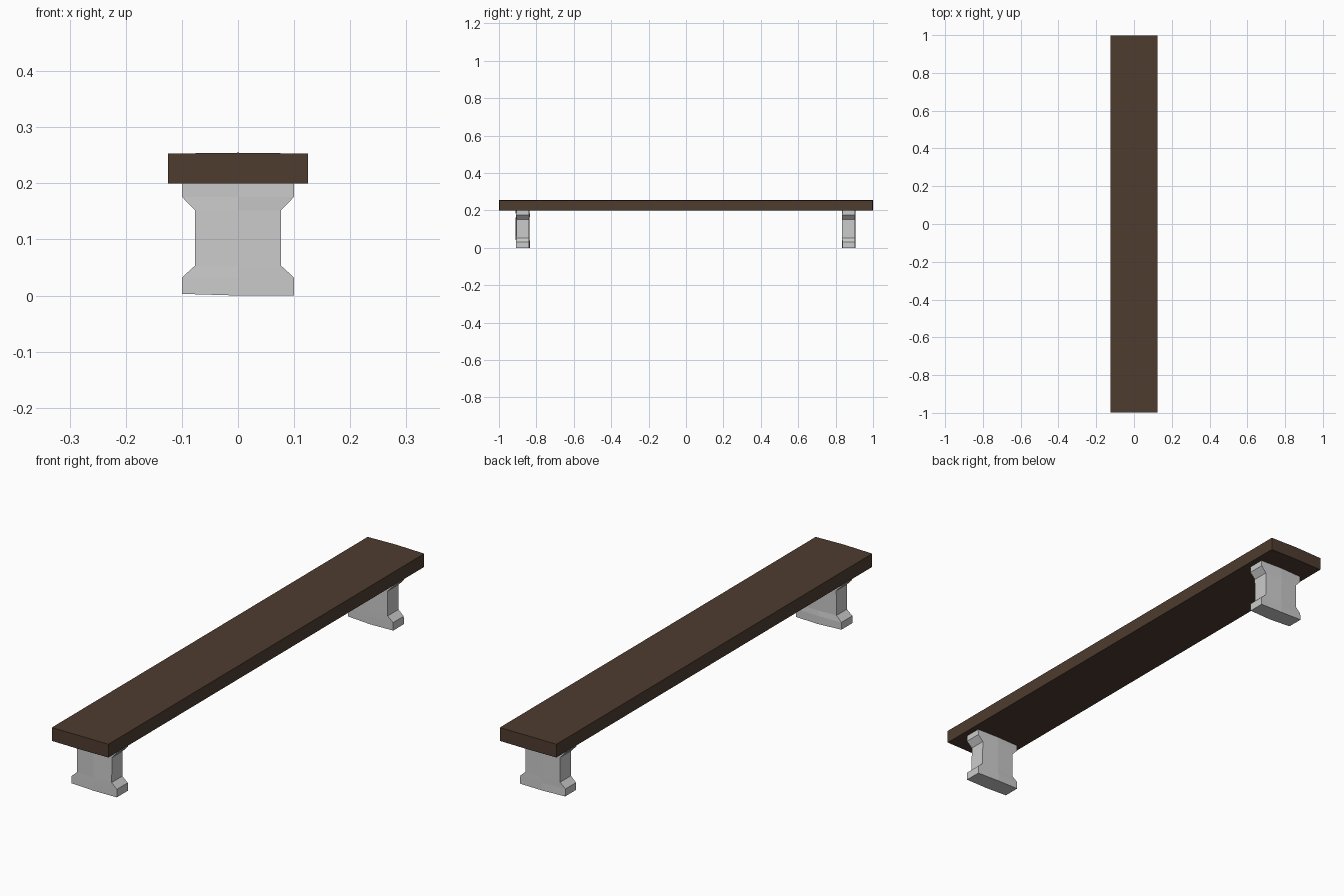
import bpy, bmesh, random
from mathutils import Vector

if "Cube" in bpy.data.objects:
    bpy.data.objects.remove(bpy.data.objects["Cube"])

random.seed(4)


def finish(bm, name, mat=None):
    bmesh.ops.recalc_face_normals(bm, faces=bm.faces)
    mesh = bpy.data.meshes.new(name)
    bm.to_mesh(mesh)
    bm.free()
    ob = bpy.data.objects.new(name, mesh)
    bpy.context.collection.objects.link(ob)
    if mat:
        mesh.materials.append(mat)
    return ob


def slab(cols, rows):
    """Flat grid of cols x rows cells spanning -1..1, extruded to z = -1..1."""
    bm = bmesh.new()
    bmesh.ops.create_grid(bm, x_segments=cols, y_segments=rows, size=1)
    for v in bm.verts:
        v.co.z = -1
    ext = bmesh.ops.extrude_face_region(bm, geom=bm.faces[:], use_keep_orig=True)
    for g in ext["geom"]:
        if isinstance(g, bmesh.types.BMVert):
            g.co.z = 1
    return bm


# Stone leg: flared foot and head, faces bowed slightly along the centre line
PROFILE = [(0.1, 0.0), (0.1, 0.032), (0.077, 0.053),
           (0.077, 0.152), (0.1, 0.176), (0.1, 0.202)]


def leg(name, y, side):
    bm = slab(2, 5)
    for v in bm.verts:
        row = round((v.co.y + 1) / 2 * 5)
        half, z = PROFILE[row]
        u, w = v.co.x, v.co.z
        thick = 0.034 if abs(u) > 0.5 else 0.037
        dy = w * thick + random.uniform(-0.0015, 0.0015)
        if row == 0 and u < -0.5:
            z += 0.003
        v.co = Vector((u * half, y + side * dy, z))
    return finish(bm, name)


leg("front_leg", -0.873, -1)
leg("back_leg", 0.87, 1)

# Wooden plank: top very slightly crowned along the middle
wood = bpy.data.materials.new("dark_wood")
wood.diffuse_color = (0.077, 0.045, 0.029, 1)
wood.use_nodes = True
wood.node_tree.nodes["Principled BSDF"].inputs["Base Color"].default_value = wood.diffuse_color
bm = slab(2, 4)
for v in bm.verts:
    u, t, w = v.co
    mid = abs(u) < 0.5
    z = (0.2545 if mid else 0.253) if w > 0 else 0.2
    end = 0.999 if mid else 0.997
    v.co = Vector((u * 0.125, t * end, z))
finish(bm, "seat_plank", wood)
